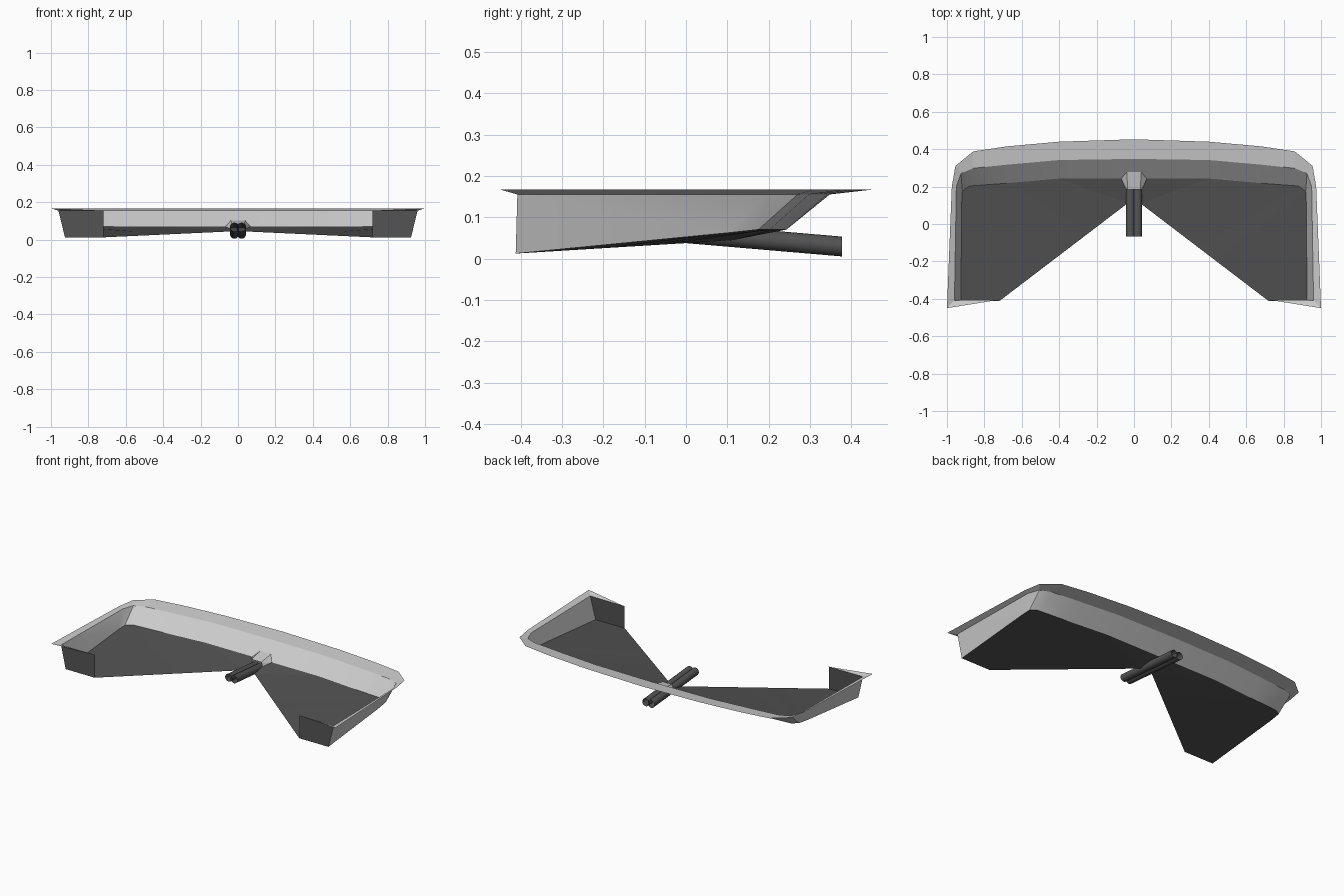
import bpy
import bmesh
import math
from mathutils import Vector

cube = bpy.data.objects.get("Cube")
if cube:
    bpy.data.objects.remove(cube)


def material(name, value):
    mat = bpy.data.materials.new(name)
    mat.use_nodes = True
    colour = (value, value, value, 1)
    mat.diffuse_color = colour
    mat.node_tree.nodes["Principled BSDF"].inputs["Base Color"].default_value = colour
    return mat


light = material("light grey", 0.6)
dark = material("dark grey", 0.085)
UP, FRONT = Vector((0, 0, 1)), Vector((0, -1, 0))


def sheet(name, faces, mat, facing=UP, smooth=False):
    """Open surface from polygons, all turned towards one direction."""
    bm = bmesh.new()
    for pts in faces:
        face = bm.faces.new([bm.verts.new(p) for p in pts])
        face.normal_update()
        if face.normal.dot(facing) < 0:
            face.normal_flip()
    bmesh.ops.remove_doubles(bm, verts=bm.verts, dist=0.0005)
    mesh = bpy.data.meshes.new(name)
    bm.to_mesh(mesh)
    bm.free()
    mesh.materials.append(mat)
    obj = bpy.data.objects.new(name, mesh)
    bpy.context.collection.objects.link(obj)
    if smooth:
        bpy.ops.object.select_all(action='DESELECT')
        obj.select_set(True)
        bpy.context.view_layer.objects.active = obj
        bpy.ops.object.shade_smooth_by_angle(angle=math.radians(40))
    return obj


def mirrored(faces):
    return faces + [[(-x, y, z) for x, y, z in f] for f in faces]


def strip(a, b):
    return [[a[i], a[i + 1], b[i + 1], b[i]] for i in range(len(a) - 1)]


def level(path, z):
    return [(x, y, z) for x, y in path]


# Half outlines, from the front tip round the corner to the back centre
lip = level([(1, -.45), (.974, .2), (.955, .31), (.86, .388),
             (.68, .415), (.4, .44), (0, .453)], .167)
rim = level([(.96, -.408), (.95, .2), (.925, .27), (.86, .298),
             (.68, .317), (.4, .342), (0, .348)], .155)
base = level([(.925, -.412), (.922, .1), (.918, .175), (.88, .203),
              (.68, .218), (.4, .243), (0, .243)], .07)
base[0] = (.925, -.412, .012)
base[1] = (.922, .1, .062)

# Flange, with its tapering front tip
tip = [lip[0], rim[0], (.72, -.405, .155)]
sheet("flange", mirrored(strip(lip, rim) + [tip]), light)

# Sloping wall
sheet("wall", mirrored(strip(rim, base)), light, smooth=True)

# Floor with swept front edges
outer = Vector((.72, -.412, .012))
inner = Vector((.035, .11, .044))
edge = [tuple(outer.lerp(inner, t)) for t in (0, .3, .42, .55, .7, 1)]
edge.append((0, .11, .044))
sheet("floor", mirrored(strip(base, edge)), dark)

# Upright end panels
panel = [(.72, -.412, .012), base[0], rim[0], (.72, -.408, .155)]
sheet("end_panels", mirrored([panel]), dark, FRONT)

# Faceted cover where the tubes pass through the floor
back, front = (.038, .277, .102), (.034, .185, .084)
side, foot = (.068, .243, .07), (.045, .185, .06)
cover = [[(0, .277, .102), back, front, (0, .185, .084)],
         [back, side, front], [front, side, foot]]
sheet("tube_cover", mirrored(cover), light)

# Pair of open tubes sloping down towards the back
start, end = Vector((0, -.068, .067)), Vector((0, .378, .029))
radius, sides = .024, 16
for name, x in (("left_tube", .019), ("right_tube", -.019)):
    rings = []
    for centre in (start, end):
        rings.append([(centre.x + x + radius * math.cos(i * math.tau / sides), centre.y,
                       centre.z + radius * math.sin(i * math.tau / sides))
                      for i in range(sides + 1)])
    tube = sheet(name, strip(*rings), dark)
    bm = bmesh.new()
    bm.from_mesh(tube.data)
    axis = (start + end) / 2 + Vector((x, 0, 0))
    for face in bm.faces:
        if face.normal.dot(face.calc_center_median() - axis) < 0:
            face.normal_flip()
        face.smooth = True
    bm.to_mesh(tube.data)
    bm.free()
